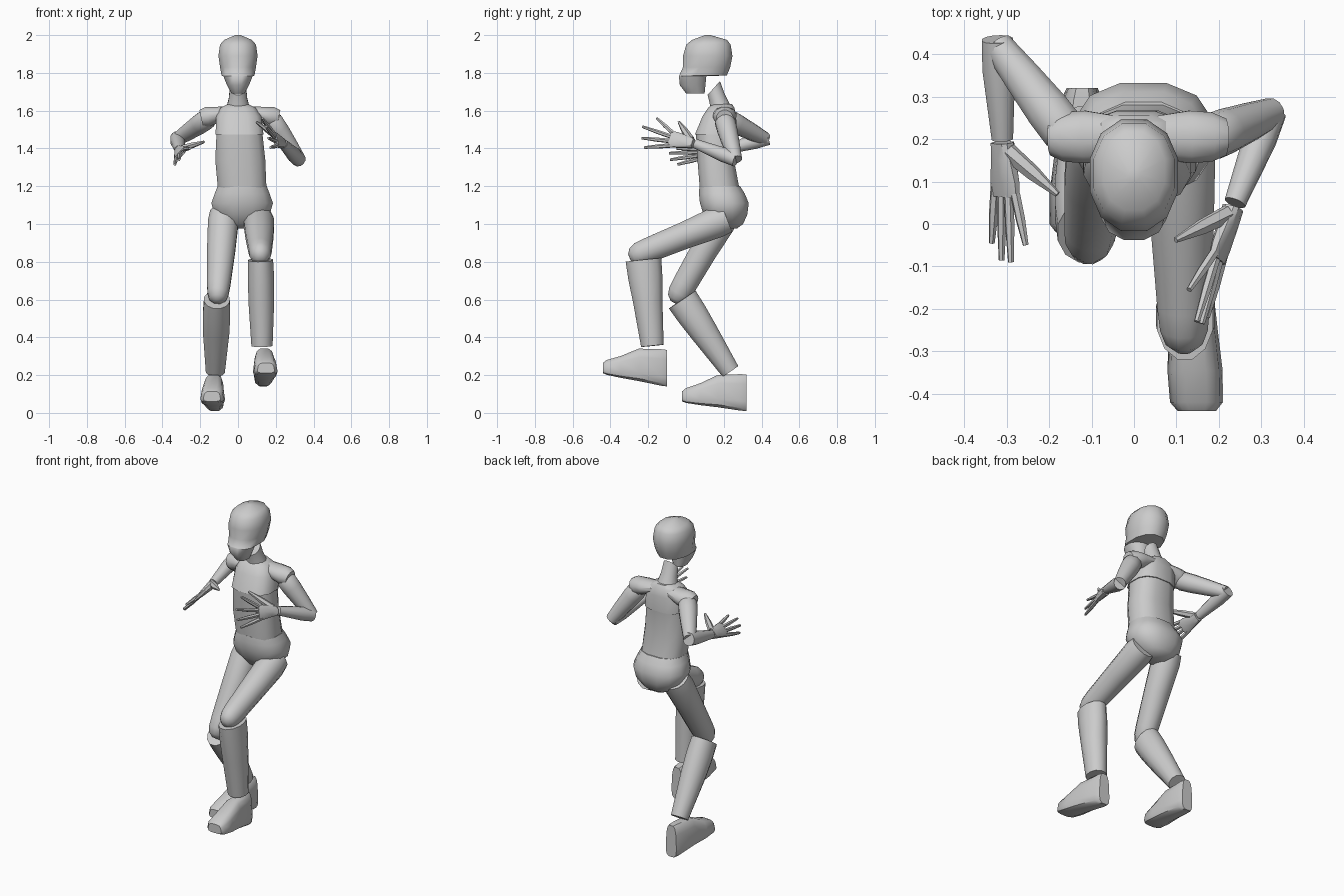
import bpy, bmesh
from math import cos, sin, pi
from mathutils import Vector as V


def ring(c, u, v, n=12, p=2.0, taper=0.0):
    """Super-ellipse section around c; taper narrows it towards +v."""
    pts = []
    for i in range(n):
        a = 2 * pi * (i + 0.5) / n
        s = abs(cos(a)) ** (2 / p) * (1 if cos(a) > 0 else -1)
        t = abs(sin(a)) ** (2 / p) * (1 if sin(a) > 0 else -1)
        pts.append(V(c) + V(u) * s * (1 - taper * (t + 1) / 2) + V(v) * t)
    return pts


def loft(name, rings, angle=40):
    """Skin a list of equal rings and cap both ends."""
    bm = bmesh.new()
    rows = [[bm.verts.new(q) for q in r] for r in rings]
    n = len(rows[0])
    for a, b in zip(rows, rows[1:]):
        for i in range(n):
            bm.faces.new((a[i], a[(i + 1) % n], b[(i + 1) % n], b[i]))
    bm.faces.new(rows[0])
    bm.faces.new(rows[-1])
    bmesh.ops.recalc_face_normals(bm, faces=bm.faces)
    me = bpy.data.meshes.new(name)
    bm.to_mesh(me)
    bm.free()
    ob = bpy.data.objects.new(name, me)
    bpy.context.collection.objects.link(ob)
    bpy.context.view_layer.objects.active = ob
    ob.select_set(True)
    bpy.ops.object.shade_smooth_by_angle(angle=angle * pi / 180)
    ob.select_set(False)


def limb(name, a, b, stations, hint=(1, 0, 0), n=12, p=2.0):
    """Straight limb from a to b; stations are (fraction, half width, half depth)."""
    a, b = V(a), V(b)
    d = (b - a).normalized()
    u = V(hint)
    u = (u - d * u.dot(d)).normalized()
    w = d.cross(u)
    loft(name, [ring(a.lerp(b, t), u * r, w * s, n, p) for t, r, s in stations])


def stack(name, levels, n=12, p=2.4):
    """Horizontal sections: (z, centre x, half width, y front, y back)."""
    loft(name, [ring((cx, (f + k) / 2, z), (w, 0, 0), (0, (k - f) / 2, 0), n, p)
                for z, cx, w, f, k in levels])


# head, with a stepped underside behind the jaw
stack("head", [(1.69, 0, .035, 0, .10), (1.735, 0, .06, -.035, .105),
               (1.783, 0, .08, -.04, .11), (1.786, 0, .09, -.04, .22),
               (1.83, 0, .098, -.02, .238), (1.89, 0, .107, -.02, .25),
               (1.95, 0, .098, -.002, .24), (1.975, 0, .075, .03, .22),
               (2.0, 0, .015, .10, .13)], p=2.2)

# neck, cut on a slant under the head
loft("neck", [ring((0, .185, 1.61), (.065, 0, 0), (0, .056, .01)),
              ring((0, .165, 1.665), (.05, 0, 0), (0, .042, .022)),
              ring((0, .147, 1.72), (.045, 0, 0), (0, .034, .038))])

# torso
stack("chest", [(1.475, .008, .13, .045, .27), (1.57, .004, .122, .085, .268),
                (1.615, 0, .095, .115, .258), (1.635, 0, .055, .14, .245)], p=2.8)
stack("abdomen", [(1.19, .022, .132, .07, .285), (1.34, .012, .136, .058, .257),
                  (1.475, .008, .125, .05, .265)], p=2.6)
stack("pelvis", [(.975, .02, .05, .16, .27), (1.0, .02, .10, .125, .305),
                 (1.05, .022, .15, .09, .328), (1.11, .022, .168, .07, .336),
                 (1.16, .022, .15, .065, .315), (1.2, .022, .134, .068, .29)])

# shoulders
for s, side in ((-1, "left"), (1, "right")):
    limb(side + "_shoulder", (.005 + s * .04, .205, 1.595), (.01 + s * .205, .205, 1.56),
         [(0, .05, .03), (.5, .064, .045), (.8, .06, .055), (1, .045, .045)], hint=(0, 1, 0))

# arms
arm = [(0, .04, .04), (.1, .055, .055), (.3, .054, .054), (.65, .046, .046), (1, .036, .036)]
fore = [(0, .038, .038), (.3, .04, .04), (1, .026, .026)]
limb("left_upper_arm", (-.15, .20, 1.565), (-.32, .42, 1.45), arm, (0, 0, 1))
limb("right_upper_arm", (.17, .20, 1.565), (.325, .262, 1.34), arm, (0, 1, 0))
limb("left_forearm", (-.322, .435, 1.455), (-.31, .20, 1.392), fore)
limb("right_forearm", (.322, .265, 1.34), (.238, .05, 1.425), fore)


def hand(side, wrist, knuckles, tips, thumb):
    """Palm, four fingers (index first) and a thumb."""
    wrist, knuckles, tips = V(wrist), V(knuckles), [V(t) for t in tips]
    d = (knuckles - wrist).normalized()
    across = tips[0] - tips[3]
    across = (across - d * across.dot(d)).normalized()
    limb(side + "_palm", wrist, knuckles,
         [(0, .027, .024), (.3, .033, .022), (.75, .044, .017), (1, .042, .013)],
         across, 10, 2.8)
    names = ("index", "middle", "ring", "little")
    for i, t in enumerate(tips):
        base = knuckles + across * (.033 - .022 * i) - d * (.008 + .006 * i)
        limb(f"{side}_{names[i]}_finger", base, t,
             [(0, .012, .012), (.5, .0115, .0115), (1, .007, .007)], across, 6)
    limb(side + "_thumb", wrist + d * .02 + across * .018, thumb,
         [(0, .022, .018), (.5, .019, .015), (1, .007, .007)], d, 6)


hand("left", (-.31, .192, 1.39), (-.302, .065, 1.372),
     [(-.255, -.05, 1.40), (-.29, -.09, 1.375), (-.312, -.085, 1.34), (-.335, -.045, 1.315)],
     (-.18, .07, 1.435))
hand("right", (.233, .038, 1.427), (.195, -.085, 1.452),
     [(.13, -.155, 1.56), (.148, -.23, 1.515), (.16, -.235, 1.455), (.172, -.22, 1.405)],
     (.098, -.038, 1.54))

# legs
thigh = [(0, .075, .08), (.12, .083, .085), (.45, .077, .074), (.85, .064, .068),
         (.96, .058, .064), (1.03, .045, .05), (1.07, .02, .022)]
limb("left_thigh", (-.075, .21, 1.06), (-.107, -.045, .615), thigh)
limb("right_thigh", (.11, .215, 1.03), (.118, -.265, .835), thigh)
limb("left_shin", (-.112, -.02, .60), (-.12, .235, .22),
     [(0, .07, .088), (.2, .075, .085), (.45, .072, .076), (1, .052, .052)])
limb("right_shin", (.12, -.225, .81), (.127, -.178, .355),
     [(0, .068, .098), (.2, .072, .094), (.5, .07, .08), (1, .058, .062)])


def foot(side, heel_x, toe_x, dy, dz, tilt):
    """Shoe lofted from heel to toe: (y, sole z, top z, half width)."""
    rows = []
    for y, lo, hi, w in ((.32, .008, .205, .04), (.29, .01, .207, .054), (.17, .028, .203, .063),
                         (.075, .04, .158, .071), (.0, .052, .132, .068), (-.02, .06, .115, .05)):
        t = (.32 - y) / .34
        c = (heel_x + (toe_x - heel_x) * t, y + dy, (lo + hi) / 2 + dz + tilt * t)
        rows.append(ring(c, (w, 0, 0), (0, 0, (hi - lo) / 2), 12, 3.6, .25))
    loft(side + "_foot", rows)


foot("left", -.122, -.138, 0, 0, 0)
foot("right", .133, .148, -.42, .13, .02)
